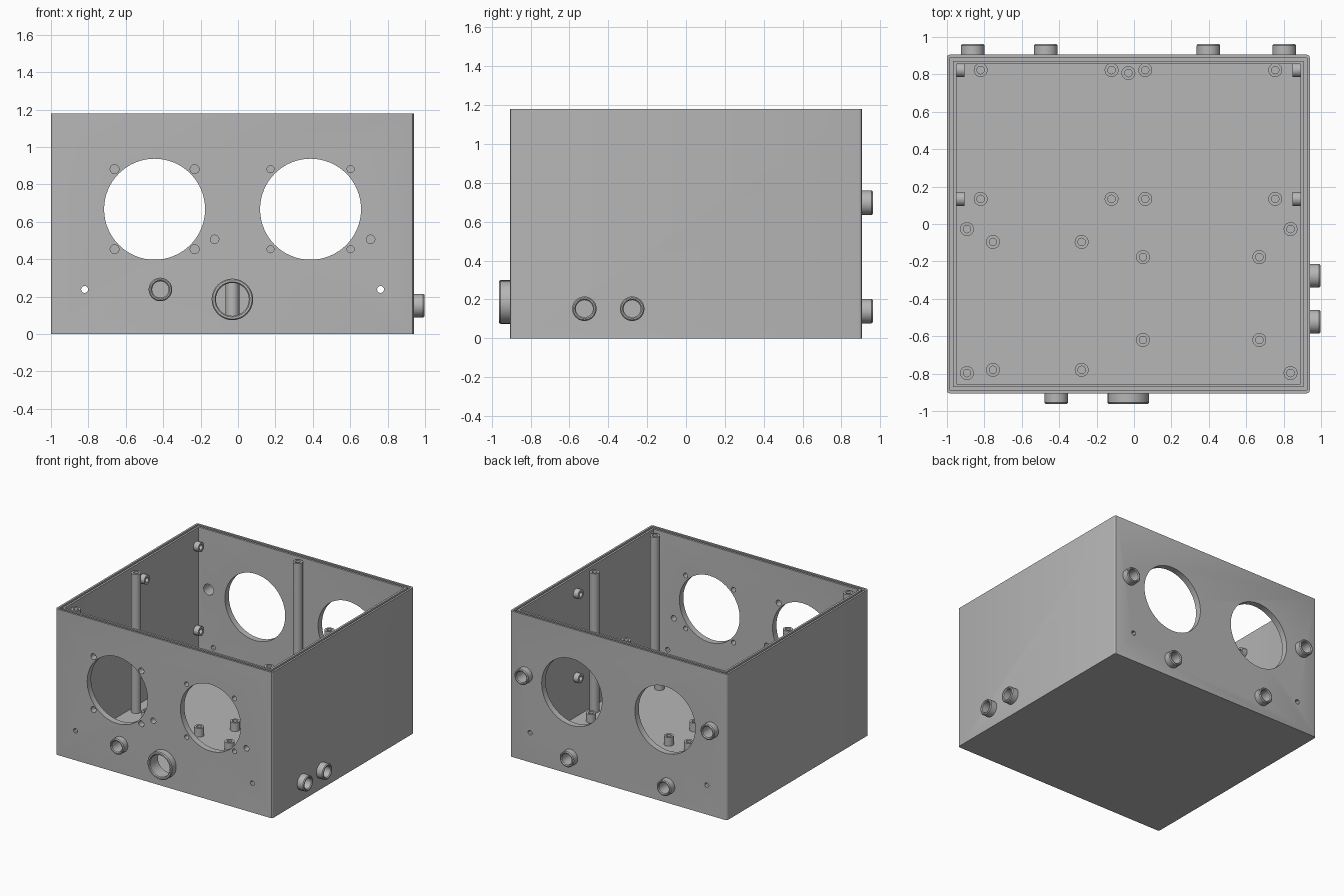
import bpy, bmesh, math
from mathutils import Matrix, Vector

if "Cube" in bpy.data.objects:
    bpy.data.objects.remove(bpy.data.objects["Cube"])

# Overall sizes
X0, X1, Y, TOP = -1.0, 0.94, 0.905, 1.18
WALL, FLOOR = 0.05, 0.04
CX, HX = (X0 + X1) / 2, (X1 - X0) / 2

gray = bpy.data.materials.new("plain gray")
gray.use_nodes = True
colour = (0.47, 0.47, 0.47, 1)
gray.diffuse_color = colour
gray.node_tree.nodes["Principled BSDF"].inputs["Base Color"].default_value = colour


def finish(bm, name):
    """Turn a bmesh into a named gray object."""
    bmesh.ops.recalc_face_normals(bm, faces=bm.faces)
    mesh = bpy.data.meshes.new(name)
    bm.to_mesh(mesh)
    bm.free()
    obj = bpy.data.objects.new(name, mesh)
    bpy.context.collection.objects.link(obj)
    mesh.materials.append(gray)
    return obj


def smooth(obj):
    bpy.ops.object.select_all(action="DESELECT")
    obj.select_set(True)
    bpy.context.view_layer.objects.active = obj
    bpy.ops.object.shade_smooth_by_angle(angle=math.radians(30))


def skin(bm, loops, closed=False):
    """Join rings of vertices; cap both ends unless the profile is closed."""
    rings = [[bm.verts.new(p) for p in loop] for loop in loops]
    pairs = list(zip(rings, rings[1:]))
    if closed:
        pairs.append((rings[-1], rings[0]))
    for a, b in pairs:
        for i in range(len(a)):
            j = (i + 1) % len(a)
            bm.faces.new((a[i], a[j], b[j], b[i]))
    if not closed:
        bm.faces.new(rings[0])
        bm.faces.new(rings[-1])


def lathe(bm, profile, origin, axis, closed=False, n=32):
    """Revolve (radius, height) points around an axis."""
    rot = Vector((0, 0, 1)).rotation_difference(Vector(axis)).to_matrix().to_4x4()
    m = Matrix.Translation(origin) @ rot
    turn = [2 * math.pi * i / n for i in range(n)]
    skin(bm, [[m @ Vector((r * math.cos(t), r * math.sin(t), h)) for t in turn]
              for r, h in profile], closed)


def box_ring(inset, z):
    """Rounded rectangle, inset from the outside of the case."""
    r = max(0.015 - inset, 0.002)
    ring = []
    for k, (sx, sy) in enumerate(((1, 1), (-1, 1), (-1, -1), (1, -1))):
        for s in range(4):
            t = math.pi / 2 * (k + s / 3)
            ring.append((CX + sx * (HX - inset - r) + r * math.cos(t),
                         sy * (Y - inset - r) + r * math.sin(t), z))
    return ring


# Open case with a groove around the rim
bm = bmesh.new()
skin(bm, [box_ring(i, z) for i, z in (
    (0, 0), (0, TOP), (0.016, TOP), (0.016, TOP - 0.03), (0.033, TOP - 0.03),
    (0.033, TOP), (WALL, TOP), (WALL, FLOOR))])
case = finish(bm, "case")

FRONT, BACK, SIDE = (0, -1, 0), (0, 1, 0), (1, 0, 0)
cut = bmesh.new()


def bore(point, axis, r, n=32):
    lathe(cut, [(r, -0.1), (r, 0.05)], point, axis, n=n)


# Large gauge openings with their screw holes
for x, screw in ((-0.446, 0.024), (0.388, 0.019)):
    for axis in (FRONT, BACK):
        bore((x, axis[1] * Y, 0.667), axis, 0.27, 64)
    for dx in (-0.214, 0.214):
        for dz in (-0.214, 0.214):
            bore((x + dx, -Y, 0.667 + dz), FRONT, screw, 16)
    bore((x + 0.321, -Y, 0.506), FRONT, 0.023, 16)

# Small fixing holes, front and back
for x in (-0.82, 0.762):
    for axis in (FRONT, BACK):
        bore((x, axis[1] * Y, 0.238), axis, 0.019, 12)

# Outer collars around the connector bores: point, axis, outer and inner radius
collars = [
    ("front_small_collar", (-0.415, -Y, 0.238), FRONT, 0.063, 0.044),
    ("front_large_collar", (-0.03, -Y, 0.185), FRONT, 0.111, 0.088),
    ("side_front_collar", (X1, -0.523, 0.152), SIDE, 0.063, 0.044),
    ("side_rear_collar", (X1, -0.277, 0.152), SIDE, 0.063, 0.044),
]
for name, x, z in (("back_upper_right", -0.862, 0.697), ("back_lower_right", -0.471, 0.14),
                   ("back_lower_left", 0.398, 0.14), ("back_upper_left", 0.804, 0.697)):
    collars.append((name + "_collar", (x, Y, z), BACK, 0.063, 0.044))

for name, point, axis, ro, ri in collars:
    bore(point, axis, ri)
    bm = bmesh.new()
    lathe(bm, [(ri, -0.01), (ro, -0.01), (ro, 0.05), (ro - 0.006, 0.057),
               (ri + 0.006, 0.057), (ri, 0.05)], point, axis, closed=True)
    smooth(finish(bm, name))

# Cut every opening through the case walls
cutter = finish(cut, "wall_cutter")
cutter.hide_render = True
mod = case.modifiers.new("openings", "BOOLEAN")
mod.operation, mod.solver, mod.object = "DIFFERENCE", "EXACT", cutter
graph = bpy.context.evaluated_depsgraph_get()
case.data = bpy.data.meshes.new_from_object(case.evaluated_get(graph))
case.modifiers.clear()
bpy.data.objects.remove(cutter)
smooth(case)


def post(name, point, axis, length):
    """Screw post with a blind hole."""
    bm = bmesh.new()
    lathe(bm, [(0.037, -0.01), (0.037, length), (0.02, length), (0.02, length - 0.05)],
          point, axis, n=24)
    smooth(finish(bm, name))


# Tall lid posts
for x, y in ((-0.893, -0.797), (0.837, -0.797), (-0.893, -0.027),
             (0.837, -0.027), (-0.03, 0.807)):
    post("lid_post", (x, y, FLOOR), (0, 0, 1), 1.125)

# Short board standoffs, each group in a rectangle
for xs, ys in (((-0.82, -0.12), (0.823, 0.134)), ((0.06, 0.755), (0.823, 0.134)),
               ((-0.754, -0.28), (-0.096, -0.78)), ((0.048, 0.67), (-0.177, -0.62))):
    for x in xs:
        for y in ys:
            post("board_standoff", (x, y, FLOOR), (0, 0, 1), 0.07)

# Standoffs on the side walls
for x, axis in ((X0 + WALL, (1, 0, 0)), (X1 - WALL, (-1, 0, 0))):
    for y in (0.823, 0.134):
        for z in (0.36, 1.04):
            post("wall_standoff", (x, y, z), axis, 0.043)
